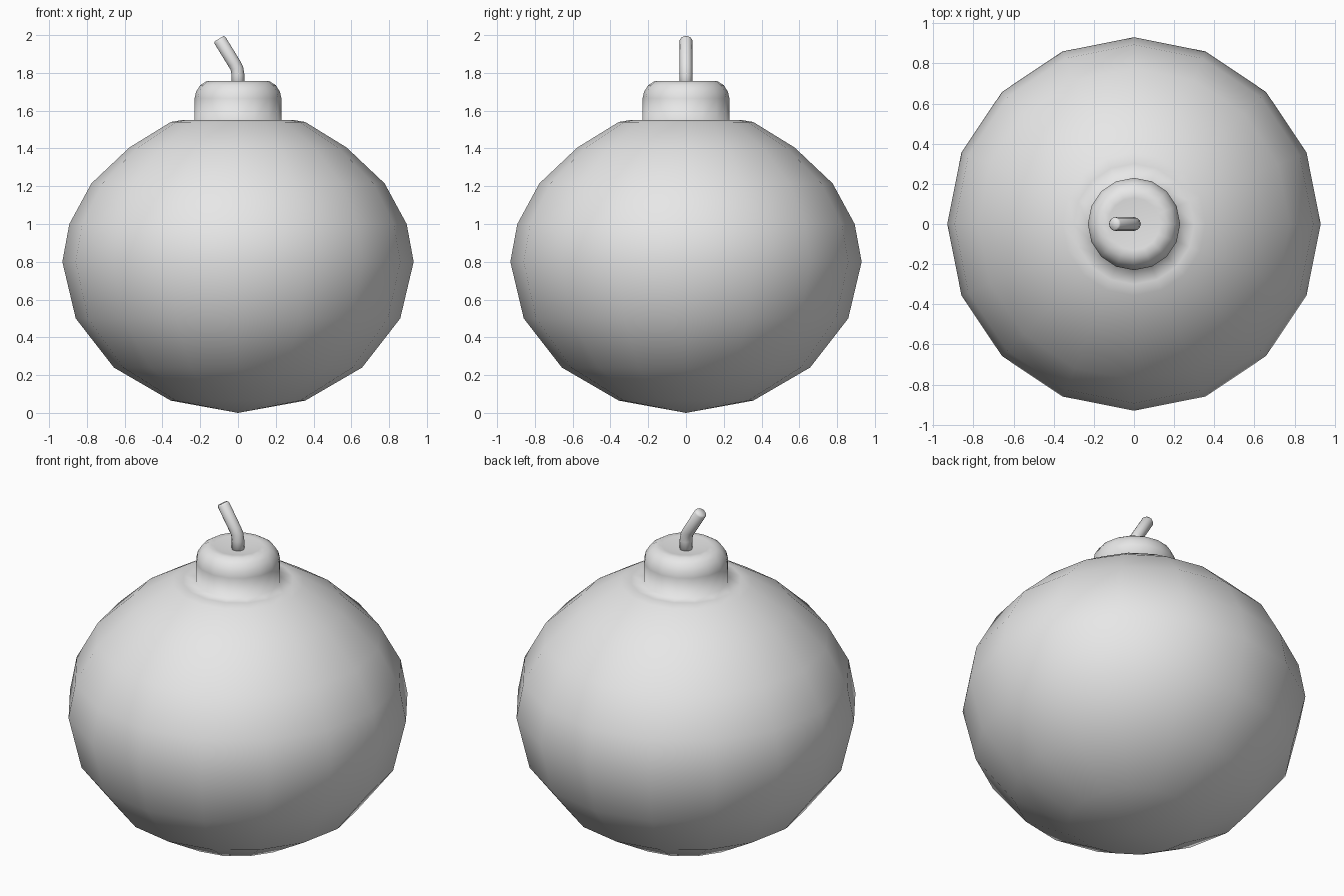
import bpy, bmesh, math

if "Cube" in bpy.data.objects:
    bpy.data.objects.remove(bpy.data.objects["Cube"])

grey = bpy.data.materials.new("light grey")
grey.diffuse_color = (0.8, 0.8, 0.8, 1)
grey.use_nodes = True
grey.node_tree.nodes["Principled BSDF"].inputs["Base Color"].default_value = grey.diffuse_color


def lathe(name, profile, sides=16):
    """Revolve (radius, height) points; zero radius makes a pole."""
    bm = bmesh.new()
    rings = []
    for r, z in profile:
        n = sides if r > 0 else 1
        rings.append([bm.verts.new((r * math.cos(2 * math.pi * i / sides),
                                    r * math.sin(2 * math.pi * i / sides), z))
                      for i in range(n)])
    for a, b in zip(rings, rings[1:]):
        for i in range(sides):
            j = (i + 1) % sides
            if len(a) == 1:
                bm.faces.new((a[0], b[j], b[i]))
            elif len(b) == 1:
                bm.faces.new((a[i], a[j], b[0]))
            else:
                bm.faces.new((a[i], a[j], b[j], b[i]))
    for f in bm.faces:
        f.smooth = True
    me = bpy.data.meshes.new(name)
    bm.to_mesh(me)
    bm.free()
    me.materials.append(grey)
    ob = bpy.data.objects.new(name, me)
    bpy.context.collection.objects.link(ob)
    return ob


# round shell with collar, slightly dished around the fuse
lathe("round_body", [
    (0, 0), (0.356, 0.065), (0.657, 0.24), (0.859, 0.5), (0.93, 0.80),
    (0.893, 1.0), (0.776, 1.215), (0.575, 1.405), (0.356, 1.54),
    (0.30, 1.55), (0.23, 1.55), (0.23, 1.665), (0.222, 1.70),
    (0.20, 1.735), (0.165, 1.757), (0.13, 1.757), (0, 1.73)])

# bent fuse: circular sections swept along a short path
R, N = 0.034, 12
path = [(0, 1.70, 0), (0, 1.79, 0), (-0.006, 1.825, 15),
        (-0.02, 1.85, 28), (-0.095, 1.972, 31)]   # x, z, lean in degrees
bm = bmesh.new()
rings = []


def add_ring(x, z, lean, r):
    c, s = math.cos(math.radians(lean)), math.sin(math.radians(lean))
    rings.append([bm.verts.new((x + r * c * math.cos(2 * math.pi * i / N),
                                r * math.sin(2 * math.pi * i / N),
                                z + r * s * math.cos(2 * math.pi * i / N)))
                  for i in range(N)])


for x, z, lean in path:
    add_ring(x, z, lean, R)
add_ring(-0.1, 1.981, 31, R * 0.8)   # softened tip
for a, b in zip(rings, rings[1:]):
    for i in range(N):
        j = (i + 1) % N
        bm.faces.new((a[i], a[j], b[j], b[i]))
bm.faces.new(rings[-1])
bm.faces.new(rings[0][::-1])
for f in bm.faces:
    f.smooth = True
me = bpy.data.meshes.new("fuse")
bm.to_mesh(me)
bm.free()
me.materials.append(grey)
bpy.context.collection.objects.link(bpy.data.objects.new("fuse", me))
